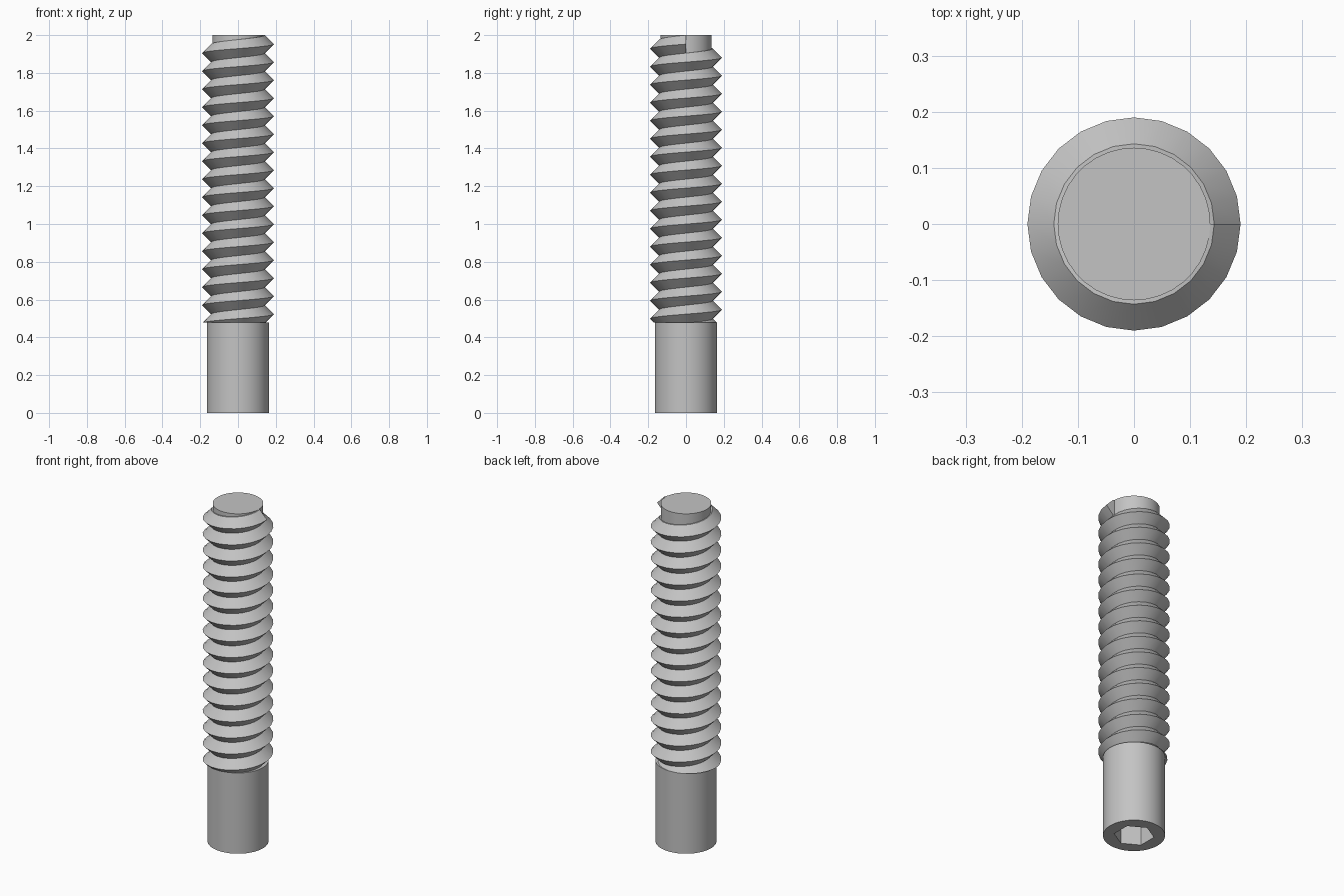
import bpy
import bmesh
from math import cos, sin, pi, radians

default = bpy.data.objects.get("Cube")
if default:
    bpy.data.objects.remove(default, do_unlink=True)

# Main dimensions
TOP = 2.0
SHANK_TOP = 0.478
SHANK_R = 0.1645
CORE_R = 0.136
ROOT_R = 0.143
CREST_R = 0.19
PITCH = 0.0953
SEGMENTS = 24
TURNS = 17

steel = bpy.data.materials.new("grey steel")
steel.use_nodes = True
GREY = (0.55, 0.55, 0.55, 1)
steel.diffuse_color = GREY
steel.node_tree.nodes["Principled BSDF"].inputs["Base Color"].default_value = GREY


def activate(obj):
    bpy.ops.object.select_all(action="DESELECT")
    obj.select_set(True)
    bpy.context.view_layer.objects.active = obj


def smooth(obj):
    activate(obj)
    bpy.ops.object.shade_smooth_by_angle(angle=radians(30))


def cylinder(name, radius, bottom, top, sides, turn=0):
    bpy.ops.mesh.primitive_cylinder_add(
        vertices=sides, radius=radius, depth=top - bottom,
        location=(0, 0, (top + bottom) / 2), rotation=(0, 0, turn))
    obj = bpy.context.object
    obj.name = name
    obj.data.materials.append(steel)
    return obj


# Plain shank with a hexagonal socket in its lower end
shank = cylinder("shank", SHANK_R, 0, SHANK_TOP, 36)
cutter = cylinder("socket_cutter", 0.107, -0.1, 0.17, 6)
cutter.hide_render = True
cut = shank.modifiers.new("hex_socket", "BOOLEAN")
cut.operation = "DIFFERENCE"
cut.solver = "EXACT"
cut.object = cutter
activate(shank)
bpy.ops.object.modifier_apply(modifier=cut.name)
bpy.data.objects.remove(cutter, do_unlink=True)
smooth(shank)

# Core inside the thread
smooth(cylinder("core", CORE_R, SHANK_TOP - 0.05, TOP, 36))

# Right-handed thread: a V profile swept along a helix ending at +x
half = PITCH / 2
profile = [(0.13, -half), (ROOT_R, -half), (CREST_R, 0), (ROOT_R, half), (0.13, half)]
bm = bmesh.new()
rings = []
for i in range(TURNS * SEGMENTS + 1):
    angle = 2 * pi * i / SEGMENTS
    mid = TOP - half - PITCH * (TURNS - i / SEGMENTS)
    rings.append([bm.verts.new((r * cos(angle), r * sin(angle), mid + z))
                  for r, z in profile])
for low, high in zip(rings, rings[1:]):
    for j in range(len(profile) - 1):
        bm.faces.new((low[j], high[j], high[j + 1], low[j + 1]))
bm.faces.new(reversed(rings[-1]))

# Trim the thread flush with the shank and close its underside
result = bmesh.ops.bisect_plane(
    bm, geom=bm.verts[:] + bm.edges[:] + bm.faces[:],
    plane_co=(0, 0, SHANK_TOP), plane_no=(0, 0, 1), clear_inner=True)
rim = [e for e in result["geom_cut"] if isinstance(e, bmesh.types.BMEdge)
       and all(v.co.xy.length > CORE_R for v in e.verts)]
centre = bm.verts.new((0, 0, SHANK_TOP))
for edge in rim:
    face = bm.faces.new((centre, *edge.verts))
    face.normal_update()
    if face.normal.z > 0:
        face.normal_flip()

mesh = bpy.data.meshes.new("thread")
bm.to_mesh(mesh)
bm.free()
mesh.materials.append(steel)
thread = bpy.data.objects.new("thread", mesh)
bpy.context.collection.objects.link(thread)
smooth(thread)
